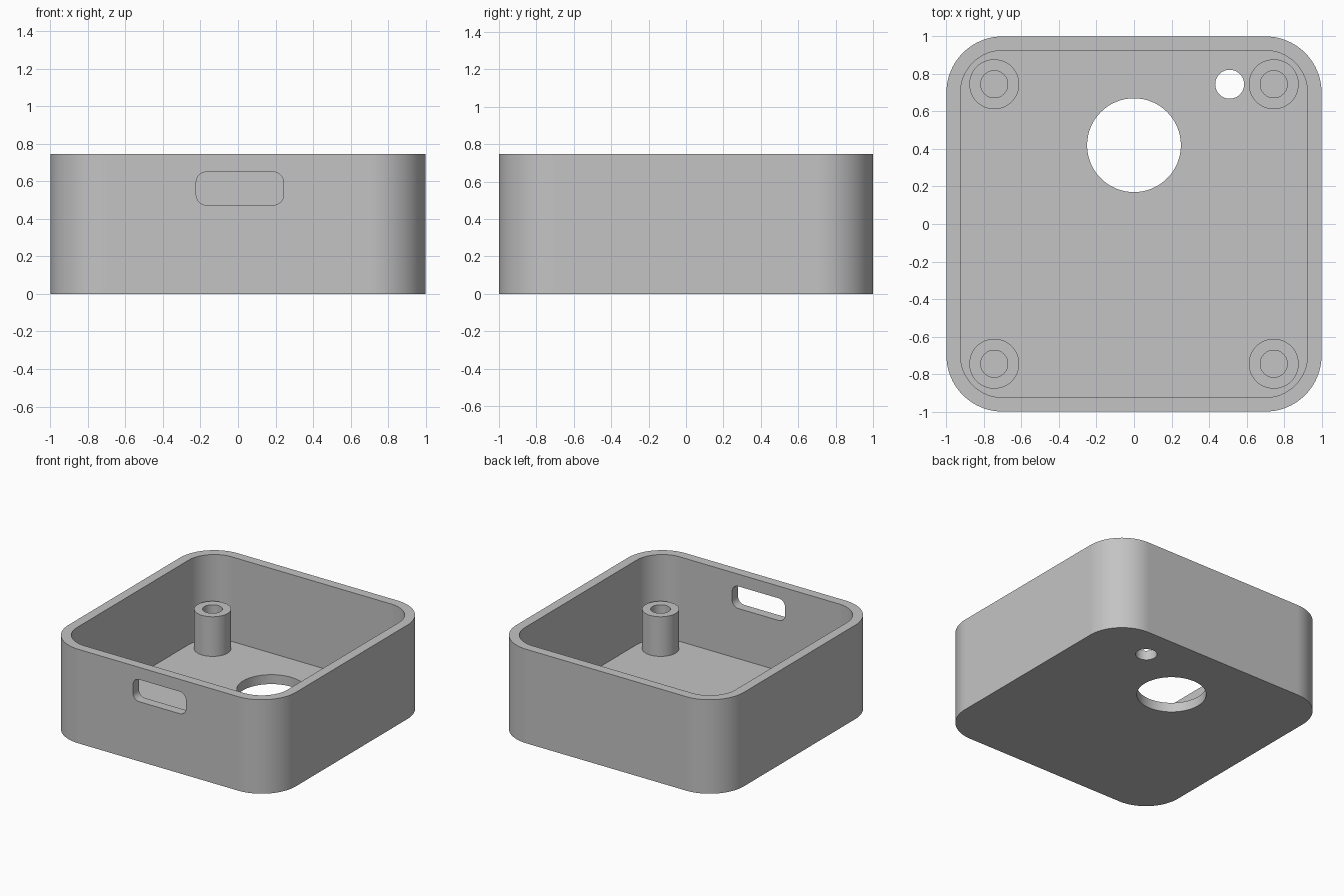
import bpy, bmesh
from math import pi, cos, sin, radians
from mathutils import Matrix

cube = bpy.data.objects.get("Cube")
if cube:
    bpy.data.objects.remove(cube, do_unlink=True)

HEIGHT, WALL, RADIUS = 0.747, 0.075, 0.3

grey = bpy.data.materials.new("plain grey")
grey.use_nodes = True
color = (0.55, 0.55, 0.55, 1)
grey.diffuse_color = color
grey.node_tree.nodes["Principled BSDF"].inputs["Base Color"].default_value = color


def add_object(name, bm):
    bmesh.ops.recalc_face_normals(bm, faces=bm.faces)
    mesh = bpy.data.meshes.new(name)
    bm.to_mesh(mesh)
    bm.free()
    obj = bpy.data.objects.new(name, mesh)
    mesh.materials.append(grey)
    bpy.context.collection.objects.link(obj)
    return obj


def rounded_prism(name, half_w, half_h, radius, z0, z1, steps=20, matrix=Matrix()):
    """Rounded rectangle extruded from z0 to z1, then moved by matrix."""
    bm = bmesh.new()
    ring = []
    for corner, (sx, sy) in enumerate([(1, 1), (-1, 1), (-1, -1), (1, -1)]):
        for i in range(steps + 1):
            a = (corner + i / steps) * pi / 2
            ring.append(bm.verts.new((sx * (half_w - radius) + radius * cos(a),
                                      sy * (half_h - radius) + radius * sin(a), z0)))
    bmesh.ops.remove_doubles(bm, verts=ring, dist=1e-5)
    bm.verts.ensure_lookup_table()
    base = bm.faces.new(bm.verts[:])
    top = bmesh.ops.extrude_face_region(bm, geom=[base], use_keep_orig=True)
    verts = [g for g in top["geom"] if isinstance(g, bmesh.types.BMVert)]
    bmesh.ops.translate(bm, verts=verts, vec=(0, 0, z1 - z0))
    bmesh.ops.transform(bm, matrix=matrix, verts=bm.verts)
    return add_object(name, bm)


def round_cutter(name, x, y, r):
    return rounded_prism(name, r, r, r, -0.1, 0.2, 16, Matrix.Translation((x, y, 0)))


def activate(obj):
    bpy.ops.object.select_all(action='DESELECT')
    obj.select_set(True)
    bpy.context.view_layer.objects.active = obj


def cut(body, cutter):
    cutter.hide_render = True
    mod = body.modifiers.new("cut", 'BOOLEAN')
    mod.operation, mod.solver, mod.object = 'DIFFERENCE', 'EXACT', cutter
    activate(body)
    bpy.ops.object.modifier_apply(modifier=mod.name)
    bpy.data.objects.remove(cutter, do_unlink=True)


def smooth(obj):
    activate(obj)
    bpy.ops.object.shade_smooth_by_angle(angle=radians(30))
    obj.modifiers.new("even shading", 'WEIGHTED_NORMAL').keep_sharp = True


# Open box with floor holes and a slot in the front wall
box = rounded_prism("enclosure_box", 1, 1, RADIUS, 0, HEIGHT)
cut(box, rounded_prism("cavity", 1 - WALL, 1 - WALL, RADIUS - WALL, WALL, 1))
cut(box, round_cutter("large_floor_hole", 0, 0.42, 0.25))
cut(box, round_cutter("small_floor_hole", 0.51, 0.745, 0.077))
slot_place = Matrix.Translation((0.01, -1, 0.562)) @ Matrix.Rotation(pi / 2, 4, 'X')
cut(box, rounded_prism("front_slot", 0.233, 0.088, 0.055, -0.2, 0.2, 8, slot_place))
smooth(box)

# Hollow screw posts in the corners, standing on the floor
for side, x in (("left", 0.745), ("right", -0.745)):
    for end, y in (("front", -0.745), ("back", 0.745)):
        bm = bmesh.new()
        profile = [(0.133, WALL), (0.133, 0.39), (0.072, 0.39), (0.072, WALL)]
        verts = [bm.verts.new((r, 0, z)) for r, z in profile]
        edges = [bm.edges.new(pair) for pair in zip(verts, verts[1:])]
        bmesh.ops.spin(bm, geom=verts + edges, cent=(0, 0, 0), axis=(0, 0, 1),
                       angle=2 * pi, steps=48, use_merge=True)
        bmesh.ops.remove_doubles(bm, verts=bm.verts, dist=1e-5)
        bmesh.ops.translate(bm, verts=bm.verts, vec=(x, y, 0))
        post = add_object(f"screw_post_{end}_{side}", bm)
        # Open tube: make sure the outer wall faces outward
        outer = max(post.data.polygons, key=lambda p: (p.center.xy - post.data.vertices[0].co.xy).length)
        cap = max(post.data.polygons, key=lambda p: p.center.z)
        if cap.normal.z < 0:
            post.data.flip_normals()
        smooth(post)
